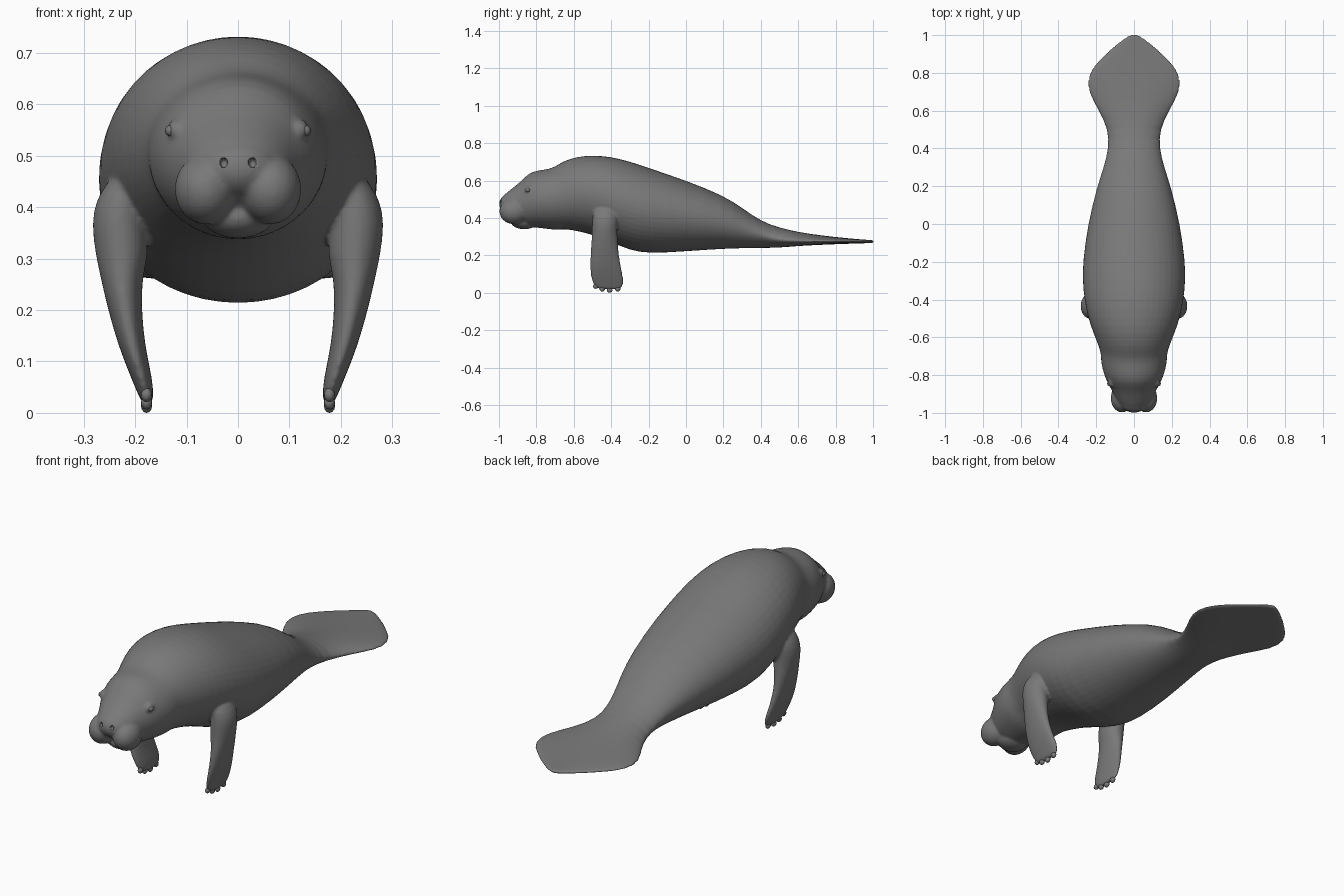
import bpy, bmesh, math
from mathutils import Matrix, Vector

grey = bpy.data.materials.new("hide grey")
grey.diffuse_color = (0.19, 0.19, 0.19, 1)


def power(v, p):
    return math.copysign(abs(v) ** p, v)


def loft(bm, rings):
    """Skin a list of closed rings and cap both ends."""
    loops = [[bm.verts.new(p) for p in ring] for ring in rings]
    n = len(loops[0])
    faces = [bm.faces.new((a[i], a[(i + 1) % n], b[(i + 1) % n], b[i]))
             for a, b in zip(loops, loops[1:]) for i in range(n)]
    faces += [bm.faces.new(loops[0]), bm.faces.new(loops[-1])]
    bmesh.ops.recalc_face_normals(bm, faces=faces)


def ellipsoid(bm, centre, radii, seg=20):
    m = Matrix.Translation(centre) @ Matrix.Diagonal((*radii, 1))
    bmesh.ops.create_uvsphere(bm, u_segments=seg, v_segments=seg // 2, radius=1, matrix=m)


def finish(bm, name):
    mesh = bpy.data.meshes.new(name)
    bm.to_mesh(mesh)
    bm.free()
    for f in mesh.polygons:
        f.use_smooth = True
    mesh.materials.append(grey)
    ob = bpy.data.objects.new(name, mesh)
    bpy.context.collection.objects.link(ob)
    return ob


# Head, trunk and paddle tail: y, half width, bottom, top, edge sharpness
trunk = [
    (-0.985, 0.040, 0.450, 0.510, 1), (-0.96, 0.075, 0.420, 0.535, 1),
    (-0.92, 0.100, 0.390, 0.566, 1), (-0.88, 0.118, 0.362, 0.598, 1),
    (-0.84, 0.142, 0.350, 0.642, 1), (-0.79, 0.163, 0.346, 0.657, 1),
    (-0.73, 0.177, 0.338, 0.662, 1), (-0.69, 0.176, 0.334, 0.682, 1),
    (-0.65, 0.187, 0.340, 0.708, 1), (-0.58, 0.216, 0.328, 0.730, 1),
    (-0.50, 0.245, 0.308, 0.737, 1), (-0.40, 0.266, 0.268, 0.730, 1),
    (-0.30, 0.275, 0.225, 0.704, 1), (-0.20, 0.274, 0.206, 0.670, 1),
    (0.00, 0.247, 0.220, 0.602, 1), (0.20, 0.197, 0.234, 0.522, 1),
    (0.30, 0.162, 0.237, 0.455, 1), (0.40, 0.136, 0.239, 0.383, 1.1),
    (0.50, 0.138, 0.240, 0.348, 1.3), (0.60, 0.190, 0.250, 0.325, 1.4),
    (0.70, 0.250, 0.255, 0.310, 1.2), (0.79, 0.250, 0.259, 0.299, 1),
    (0.87, 0.190, 0.262, 0.291, 0.9), (0.95, 0.098, 0.264, 0.284, 0.9),
    (0.985, 0.050, 0.266, 0.282, 0.9), (1.006, 0.015, 0.266, 0.281, 0.9),
]
N = 24
angles = [2 * math.pi * i / N for i in range(N)]
bm = bmesh.new()
rings = []
for y, w, lo, hi, p in trunk:
    mid, h = (lo + hi) / 2, (hi - lo) / 2
    if y > 0.45:                      # flat underside of the tail, ridge above
        mid = lo + (hi - lo) * 0.35
    rings.append([(w * math.cos(a), y,
                   mid + power(math.sin(a), p) * ((hi - mid) if math.sin(a) > 0 else (mid - lo)))
                  for a in angles])
loft(bm, rings)

# Muzzle bridge and lower lip
ellipsoid(bm, (0, -0.93, 0.475), (0.085, 0.071, 0.060))
ellipsoid(bm, (0, -0.865, 0.382), (0.072, 0.075, 0.043))

# Flippers: z, x centre, half thickness, y centre, half length
flipper = [
    (0.47, 0.205, 0.035, -0.43, 0.055), (0.42, 0.228, 0.048, -0.43, 0.070),
    (0.37, 0.233, 0.053, -0.435, 0.068), (0.31, 0.225, 0.053, -0.435, 0.068),
    (0.26, 0.227, 0.040, -0.435, 0.072), (0.20, 0.220, 0.033, -0.435, 0.076),
    (0.13, 0.207, 0.026, -0.43, 0.085), (0.07, 0.188, 0.021, -0.42, 0.088),
    (0.035, 0.179, 0.015, -0.413, 0.078), (0.016, 0.176, 0.010, -0.41, 0.060),
]
for s in (-1, 1):
    loft(bm, [[(s * (x + hx * math.cos(a)), y + hy * math.sin(a), z) for a in angles]
              for z, x, hx, y, hy in flipper])
    ellipsoid(bm, (s * 0.063, -0.922, 0.435), (0.062, 0.078, 0.069))   # lip lobe
    ellipsoid(bm, (s * 0.119, -0.836, 0.550), (0.020, 0.030, 0.022))   # eyelid

# Fuse everything into one soft hide
body = finish(bm, "body")
sub = body.modifiers.new("round", 'SUBSURF')
sub.levels = sub.render_levels = 1
fuse = body.modifiers.new("fuse", 'REMESH')
fuse.mode = 'VOXEL'
fuse.voxel_size = 0.0065
fuse.use_smooth_shade = True
soft = body.modifiers.new("soften", 'SMOOTH')
soft.factor = 0.5
soft.iterations = 5

# Nostrils, cut with hidden helpers
bm = bmesh.new()
for s in (-1, 1):
    ellipsoid(bm, (s * 0.028, -0.992, 0.487), (0.008, 0.020, 0.010), 12)
cutter = finish(bm, "nostril_cutter")
cutter.hide_render = True
cutter.display_type = 'WIRE'
cut = body.modifiers.new("nostrils", 'BOOLEAN')
cut.operation = 'DIFFERENCE'
cut.object = cutter

# Eyes
bm = bmesh.new()
for s in (-1, 1):
    ellipsoid(bm, (s * 0.131, -0.845, 0.549), (0.011, 0.013, 0.011), 16)
finish(bm, "eyes")

# Four nails along the tip of each flipper
bm = bmesh.new()
for s in (-1, 1):
    for y, z in ((-0.482, 0.035), (-0.448, 0.020), (-0.408, 0.014), (-0.365, 0.020)):
        ellipsoid(bm, (s * 0.178, y, z), (0.011, 0.015, 0.014), 12)
finish(bm, "nails")
